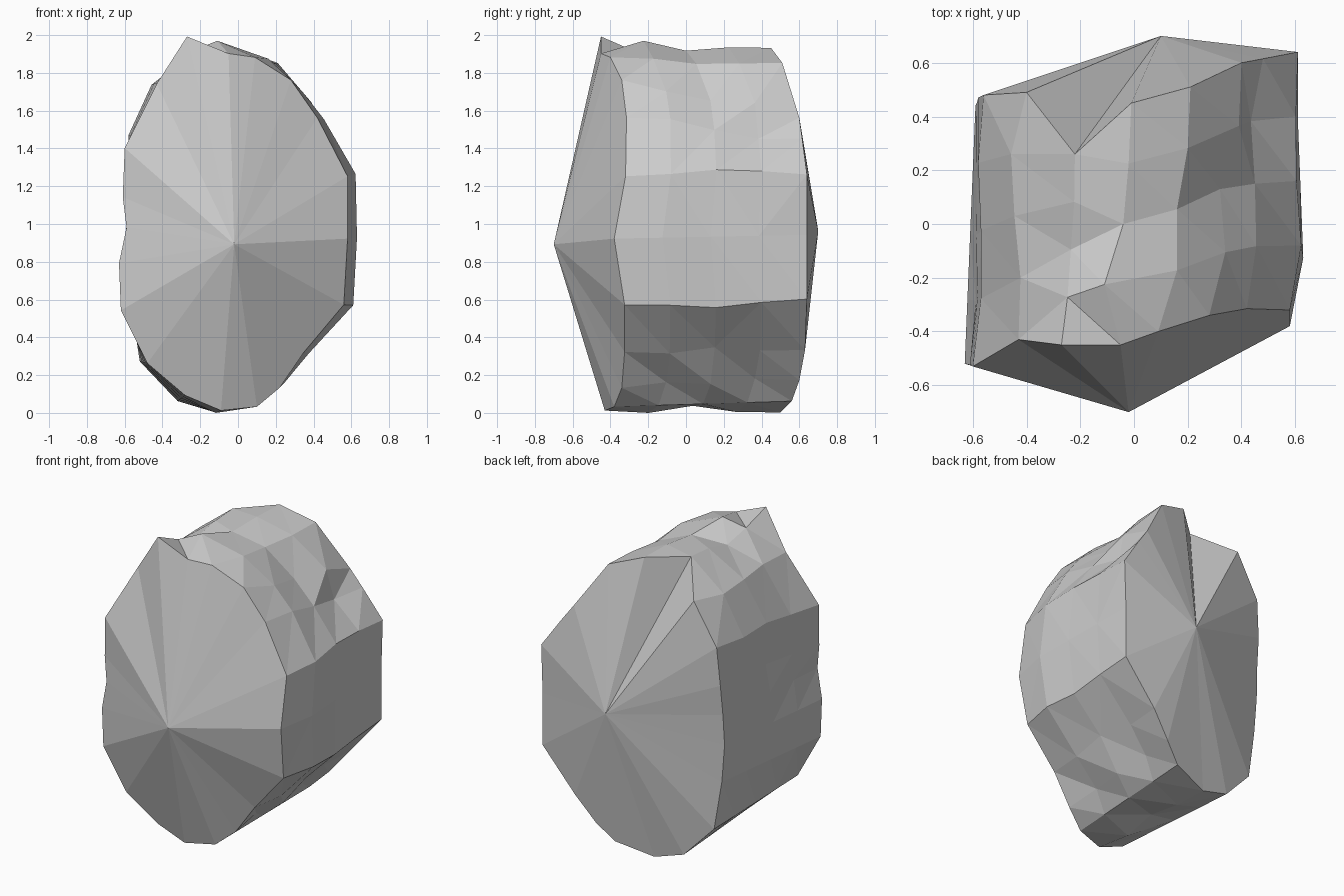
import bpy, bmesh
from mathutils import Vector

# Outline of the front edge and the back edge, clockwise from the top
FRONT = [(-.27, -.45, 2.0), (-.05, -.45, 1.91), (.09, -.40, 1.89), (.28, -.34, 1.77),
         (.42, -.315, 1.57), (.58, -.32, 1.26), (.58, -.38, .93), (.56, -.325, .58),
         (.35, -.325, .33), (.22, -.34, .14), (.10, -.38, .04), (-.09, -.43, .02),
         (-.28, -.44, .10), (-.48, -.48, .27), (-.62, -.52, .55), (-.63, -.52, .80),
         (-.59, -.53, .99), (-.61, -.52, 1.15), (-.60, -.53, 1.41), (-.43, -.43, 1.75)]
BACK = [(-.22, .26, 1.93), (-.01, .45, 1.94), (.21, .51, 1.86), (.40, .60, 1.57),
        (.48, .615, 1.46), (.61, .64, 1.27), (.60, .64, .95), (.60, .64, .61),
        (.37, .63, .34), (.24, .60, .18), (.13, .56, .07), (-.12, .50, .01),
        (-.32, .48, .07), (-.52, .45, .28), (-.57, .44, .60), (-.59, .44, .85),
        (-.585, .45, 1.05), (-.58, .47, 1.25), (-.56, .48, 1.50), (-.40, .49, 1.77)]
STEPS = (.25, .5, .75)

# Chips and bulges (dx, dz) on the three in-between rings, by outline index
BUMPS = {0: [(.01, -.06), (.01, -.09), (.01, -.03)],
         1: [(-.07, .06), (-.01, 0), (0, .01)],
         2: [(.04, 0), (.01, -.02), (.02, -.01)],
         3: [(.03, -.01), (-.02, -.01), (.02, .03)],
         4: [(.02, .02), (.0, -.01), (-.03, -.03)],
         5: [(.035, .01), (.01, .03), (.0, .02)],
         6: [(.045, 0), (.03, 0), (.015, 0)],
         7: [(.04, -.01), (.02, -.03), (.01, -.01)],
         8: [(.02, -.01), (.03, .02), (-.01, 0)],
         9: [(-.02, .02), (.01, 0), (-.02, .02)],
         11: [(-.02, -.01), (0, .03), (0, 0)],
         17: [(.02, 0), (.03, 0), (.01, 0)],
         18: [(.02, 0), (.01, .02), (-.01, 0)],
         19: [(0, 0), (-.03, -.01), (-.05, -.02)]}


def ring(step):
    pts = []
    for i, (f, b) in enumerate(zip(FRONT, BACK)):
        p = Vector(f).lerp(Vector(b), STEPS[step])
        dx, dz = BUMPS.get(i, [(0, 0)] * 3)[step]
        pts.append(p + Vector((dx, 0, dz)))
    return pts


# Boulder: faceted rings joined front to back, closed by two pointed ends
bm = bmesh.new()
rings = [[bm.verts.new(p) for p in r] for r in (FRONT, ring(0), ring(1), ring(2), BACK)]
n = len(FRONT)
front_tip = bm.verts.new((-.02, -.70, .90))
back_tip = bm.verts.new((.10, .70, .97))
for i in range(n):
    j = (i + 1) % n
    bm.faces.new((front_tip, rings[0][j], rings[0][i]))
    bm.faces.new((back_tip, rings[-1][i], rings[-1][j]))
    for a, b in zip(rings, rings[1:]):
        bm.faces.new((a[i], a[j], b[j], b[i]))
bmesh.ops.triangulate(bm, faces=[f for f in bm.faces if len(f.verts) == 4])
bmesh.ops.recalc_face_normals(bm, faces=bm.faces)
low = min(v.co.z for v in bm.verts)
bmesh.ops.translate(bm, verts=bm.verts, vec=(0, 0, -low))

mesh = bpy.data.meshes.new("boulder")
bm.to_mesh(mesh)
bm.free()
boulder = bpy.data.objects.new("boulder", mesh)
bpy.context.collection.objects.link(boulder)
